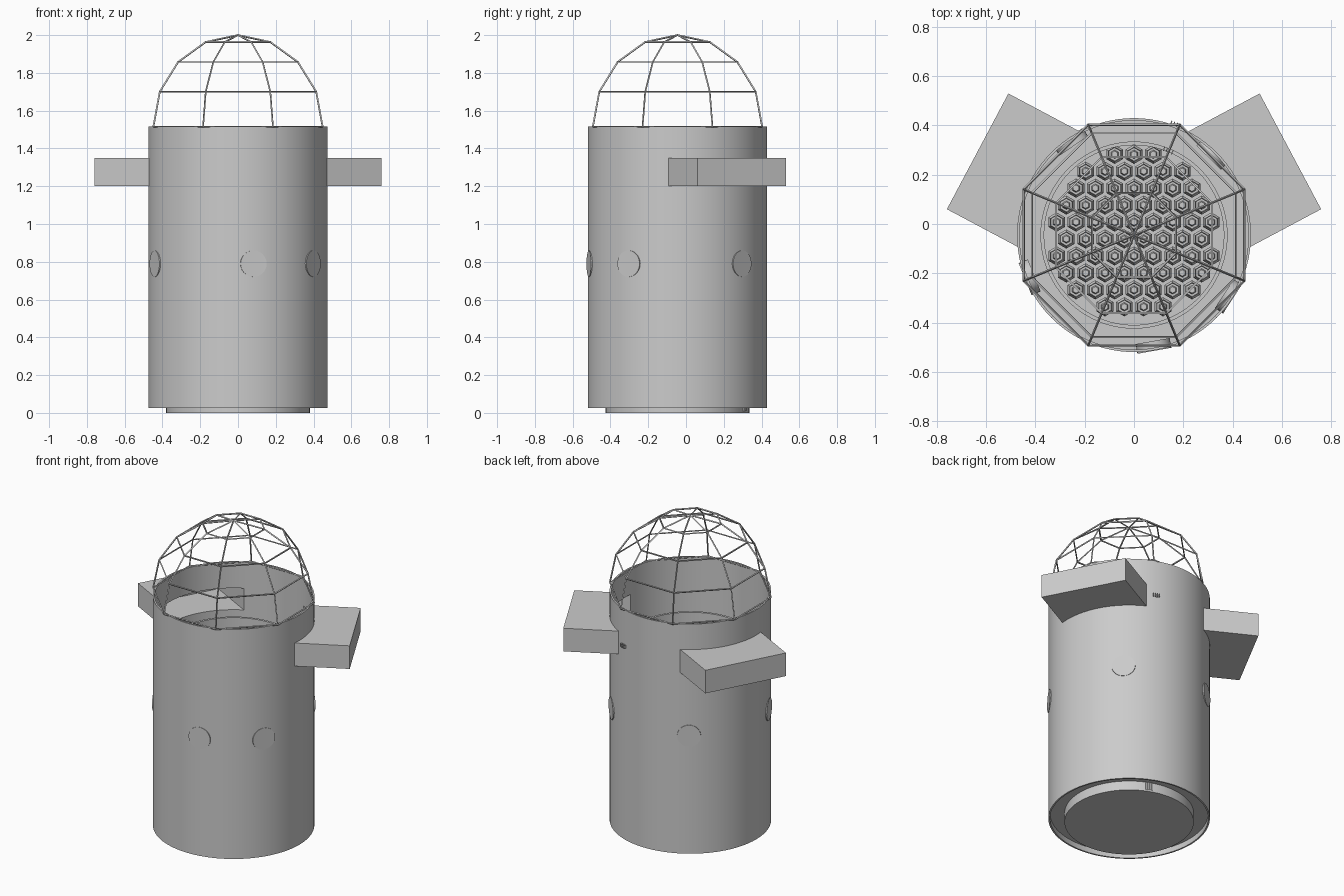
import bpy, bmesh
from math import sin, cos, pi, radians
from mathutils import Matrix, Vector

if "Cube" in bpy.data.objects:
    bpy.data.objects.remove(bpy.data.objects["Cube"])

CY = -0.045          # vessel axis offset in y
R = 0.475            # vessel radius


def finish(name, bm, smooth=True):
    bmesh.ops.recalc_face_normals(bm, faces=bm.faces[:])
    me = bpy.data.meshes.new(name)
    bm.to_mesh(me)
    bm.free()
    ob = bpy.data.objects.new(name, me)
    bpy.context.collection.objects.link(ob)
    if smooth:
        select(ob)
        bpy.ops.object.shade_smooth_by_angle(angle=radians(30))
    return ob


def select(ob):
    bpy.ops.object.select_all(action='DESELECT')
    ob.select_set(True)
    bpy.context.view_layer.objects.active = ob


def lathe(name, profile, segs=96, center=(0, CY)):
    """Spin a closed (r, z) profile around the vertical axis."""
    bm = bmesh.new()
    rings = []
    for i in range(segs):
        a = 2 * pi * i / segs
        rings.append([bm.verts.new((center[0] + r * cos(a), center[1] + r * sin(a), z))
                      for r, z in profile])
    n = len(profile)
    for i in range(segs):
        p, q = rings[i], rings[(i + 1) % segs]
        for j in range(n):
            k = (j + 1) % n
            if profile[j][0] == 0 and profile[k][0] == 0:
                continue
            bm.faces.new((p[j], q[j], q[k], p[k]))
    bmesh.ops.remove_doubles(bm, verts=bm.verts[:], dist=1e-6)
    return finish(name, bm)


def box(name, matrix):
    bm = bmesh.new()
    bmesh.ops.create_cube(bm, size=1, matrix=matrix)
    return finish(name, bm, False)


def cut(ob, cutter):
    m = ob.modifiers.new("cut", 'BOOLEAN')
    m.operation, m.solver, m.object = 'DIFFERENCE', 'EXACT', cutter
    select(ob)
    bpy.ops.object.modifier_apply(modifier=m.name)


# Outer vessel, recessed floor ring and inner barrel
vessel = lathe("vessel_wall", [(R, .025), (R, 1.515), (R - .01, 1.515), (R - .01, .025)])
lathe("floor_ring", [(.375, .06), (R - .005, .06), (R - .005, .07), (.375, .07)])
lathe("inner_barrel", [(0, 0), (.38, 0), (.38, 1.2), (.365, 1.2), (.365, .03), (0, .03)])


# Hollow side ducts, opened through the vessel wall
def duct_box(name, side, inset):
    ang = radians(28)
    depth = .45
    mid = Vector((.635, .295, 1.275)) - Vector((cos(ang), sin(ang), 0)) * (depth / 2 + inset)
    mid.x *= side
    rot = Matrix.Rotation(ang if side > 0 else pi - ang, 4, 'Z')
    size = Matrix.Diagonal((depth, .532 - 2 * inset, .15 - 2 * inset, 1))
    return box(name, Matrix.Translation(mid) @ rot @ size)


core = lathe("cutter_core", [(0, 1.0), (R - .002, 1.0), (R - .002, 1.5), (0, 1.5)])
core.hide_render = True
for side, label in ((1, "right"), (-1, "left")):
    duct = duct_box(label + "_duct", side, 0)
    hollow = duct_box("cutter_" + label, side, .005)
    hollow.hide_render = True
    cut(duct, core)
    cut(duct, hollow)
    cut(vessel, hollow)
    bpy.data.objects.remove(hollow)
bpy.data.objects.remove(core)

# Round ports set almost flush in the wall
for i, deg in enumerate((-80, -33, 46, 124, 202)):
    a = radians(deg)
    bm = bmesh.new()
    mat = (Matrix.Translation((.457 * cos(a), CY + .457 * sin(a), .79))
           @ Matrix.Rotation(a, 4, 'Z') @ Matrix.Rotation(pi / 2, 4, 'Y'))
    bmesh.ops.create_cone(bm, cap_ends=True, segments=32, radius1=.07, radius2=.07,
                          depth=.04, matrix=mat)
    finish(f"port_{i + 1}", bm)

# Open dome frame: eight meridians, four rings and an apex
bm = bmesh.new()
RD = .485
rings = []
for j in range(4):
    e = radians(22.5 * j)
    rings.append([bm.verts.new((RD * cos(e) * cos(a), CY + RD * cos(e) * sin(a),
                                1.515 + RD * sin(e)))
                  for a in [radians(22.5 + 45 * i) for i in range(8)]])
apex = bm.verts.new((0, CY, 1.515 + RD))
for i in range(8):
    k = (i + 1) % 8
    for lo, hi in zip(rings, rings[1:]):
        bm.faces.new((lo[i], lo[k], hi[k], hi[i]))
    bm.faces.new((rings[3][i], rings[3][k], apex))
dome = finish("dome_frame", bm, False)
w = dome.modifiers.new("struts", 'WIREFRAME')
w.thickness = .01
w.use_even_offset = True
w.use_boundary = True

# Packed hexagonal rods with stepped, hollow tops
bm = bmesh.new()
rod = [(.039, .03), (.039, .93), (.029, .95), (.027, .935), (.018, .935), (.013, .95)]
for row, count in enumerate((3, 6, 7, 8, 9, 8, 9, 8, 7, 4)):
    y = .283 - .0688 * row
    for c in range(count):
        x = (c - (count - 1) / 2) * .0785
        loops = [[bm.verts.new((x + r * cos(pi / 6 + h * pi / 3),
                                y + r * sin(pi / 6 + h * pi / 3), z)) for h in range(6)]
                 for r, z in rod]
        for lo, hi in zip(loops, loops[1:]):
            for h in range(6):
                bm.faces.new((lo[h], lo[(h + 1) % 6], hi[(h + 1) % 6], hi[h]))
        bm.faces.new(loops[0][::-1])
        bm.faces.new(loops[-1])
finish("hex_rods", bm, False)

# Small groups of fins at the back of the wall and the barrel
for name, r, deg, z, tall in (("wall_fins", .48, 69.5, 1.28, .02),
                              ("barrel_fins", .376, 68, .035, .05),
                              ("barrel_top_fins", .37, 68, 1.2, .02)):
    bm = bmesh.new()
    for i in range(4):
        a = radians(deg) + (i - 1.5) * .012 / r
        bmesh.ops.create_cube(bm, size=1, matrix=Matrix.Translation(
            (r * cos(a), CY + r * sin(a), z)) @ Matrix.Rotation(a, 4, 'Z')
            @ Matrix.Diagonal((.018, .004, tall, 1)))
    finish(name, bm, False)
